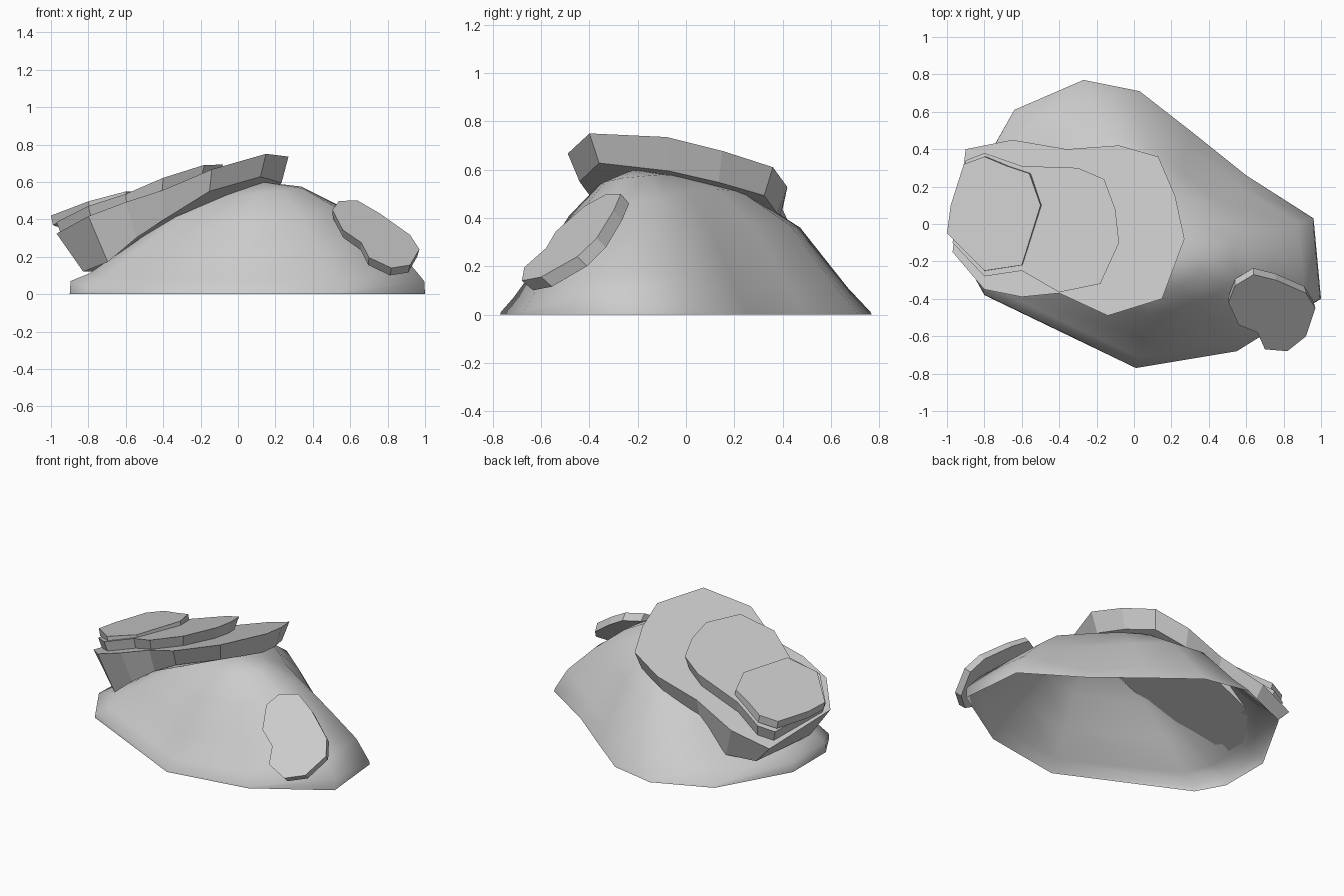
import bpy
from mathutils import Vector

if "Cube" in bpy.data.objects:
    bpy.data.objects.remove(bpy.data.objects["Cube"])


def make(name, verts, faces, smooth=False):
    mesh = bpy.data.meshes.new(name)
    mesh.from_pydata(verts, [], faces)
    for p in mesh.polygons:
        p.use_smooth = smooth
    ob = bpy.data.objects.new(name, mesh)
    bpy.context.collection.objects.link(ob)
    return ob


def plane(a, b, c):
    return lambda x, y: a + b * x + c * y


def taper(cx, cy, s, dx, dy, dz):
    """Shrink about a centre, then shift."""
    return lambda p: Vector((cx + (p.x - cx) * s + dx, cy + (p.y - cy) * s + dy, p.z + dz))


def slab(name, outline, top, low):
    """Polygon lying on a tilted plane, joined to a lower copy; low maps a top point to a bottom point."""
    n = len(outline)
    upper = [Vector((x, y, top(x, y))) for x, y in outline]
    lower = [low(p) for p in upper]
    faces = [tuple(range(n)), tuple(range(2 * n - 1, n - 1, -1))]
    faces += [(i, n + i, n + (i + 1) % n, (i + 1) % n) for i in range(n)]
    return make(name, upper + lower, faces)


# Hollow rock mound, open underneath: base corner x, y, then heights on inner rings
peak = Vector((0.13, -0.22, 0.6))
spokes = [
    (1.0, -.40, .07, .17, .30, .45, .565), (.96, .03, .02, .16, .33, .48, .575),
    (.60, .26, .01, .09, .33, .51, .58), (.30, .50, .01, .11, .36, .52, .575),
    (.03, .71, .01, .12, .37, .51, .57), (-.27, .77, .01, .11, .36, .50, .56),
    (-.64, .61, .01, .09, .31, .45, .53), (-.90, .15, .06, .11, .25, .41, .525),
    (-.90, -.20, .07, .11, .25, .41, .525), (-.80, -.38, .03, .09, .25, .41, .53),
    (.01, -.77, .01, .07, .22, .41, .54), (.55, -.68, .01, .08, .24, .42, .55)]
rings = [1, .995, .9, .7, .48, .25]
n = len(spokes)
verts = []
for k, f in enumerate(rings):
    for s in spokes:
        z = s[k + 1] if k else 0
        verts.append((peak.x + (s[0] - peak.x) * f, peak.y + (s[1] - peak.y) * f, z))
verts.append(peak)
faces = []
for k in range(len(rings) - 1):
    for i in range(n):
        j = (i + 1) % n
        faces.append((k * n + i, k * n + j, (k + 1) * n + j, (k + 1) * n + i))
last = (len(rings) - 1) * n
faces += [(last + i, last + (i + 1) % n, len(verts) - 1) for i in range(n)]
make("rock_mound", verts, faces, smooth=True)


# Large tilted slab whose underside bows down along the mound
def bowed(p):
    x = -.35 + (p.x + .35) * (.77 if p.x < -.35 else .94)
    y = p.y * .9
    u = .13 - x
    return Vector((x, y, max(.12, .63 - .23 * u - .38 * u * u - .19 * (y + .36))))


slab("large_slab",
     [(-.97, -.15), (-.8, -.35), (-.6, -.39), (-.4, -.37), (-.14, -.49), (.15, -.4),
      (.27, -.08), (.22, .15), (.13, .36), (-.08, .42), (-.36, .40), (-.65, .45), (-.9, .40)],
     plane(.629, .342, -.175), bowed)

# Middle slab
slab("middle_slab",
     [(-.97, -.1), (-.8, -.28), (-.6, -.25), (-.4, -.365), (-.18, -.32), (-.08, -.1),
      (-.10, .08), (-.16, .24), (-.3, .3), (-.6, .31), (-.8, .38), (-.9, .34)],
     plane(.705, .345, -.15), taper(-.5, 0, .93, 0, 0, -.09))

# Small top slab
slab("small_slab",
     [(-1, -.05), (-.8, -.25), (-.6, -.22), (-.5, .1), (-.56, .27), (-.68, .31),
      (-.8, .36), (-.91, .32), (-.98, .1)],
     plane(.695, .28, -.10), taper(-.75, .05, 1, .01, 0, -.05))

# Steep plate on the front right shoulder
slab("side_plate",
     [(.64, -.27), (.54, -.33), (.505, -.42), (.56, -.54), (.66, -.58), (.7, -.67),
      (.82, -.68), (.92, -.6), (.97, -.45), (.92, -.37), (.76, -.3)],
     plane(.949, -.406, .7), taper(.74, -.46, .97, -.005, .04, -.04))
